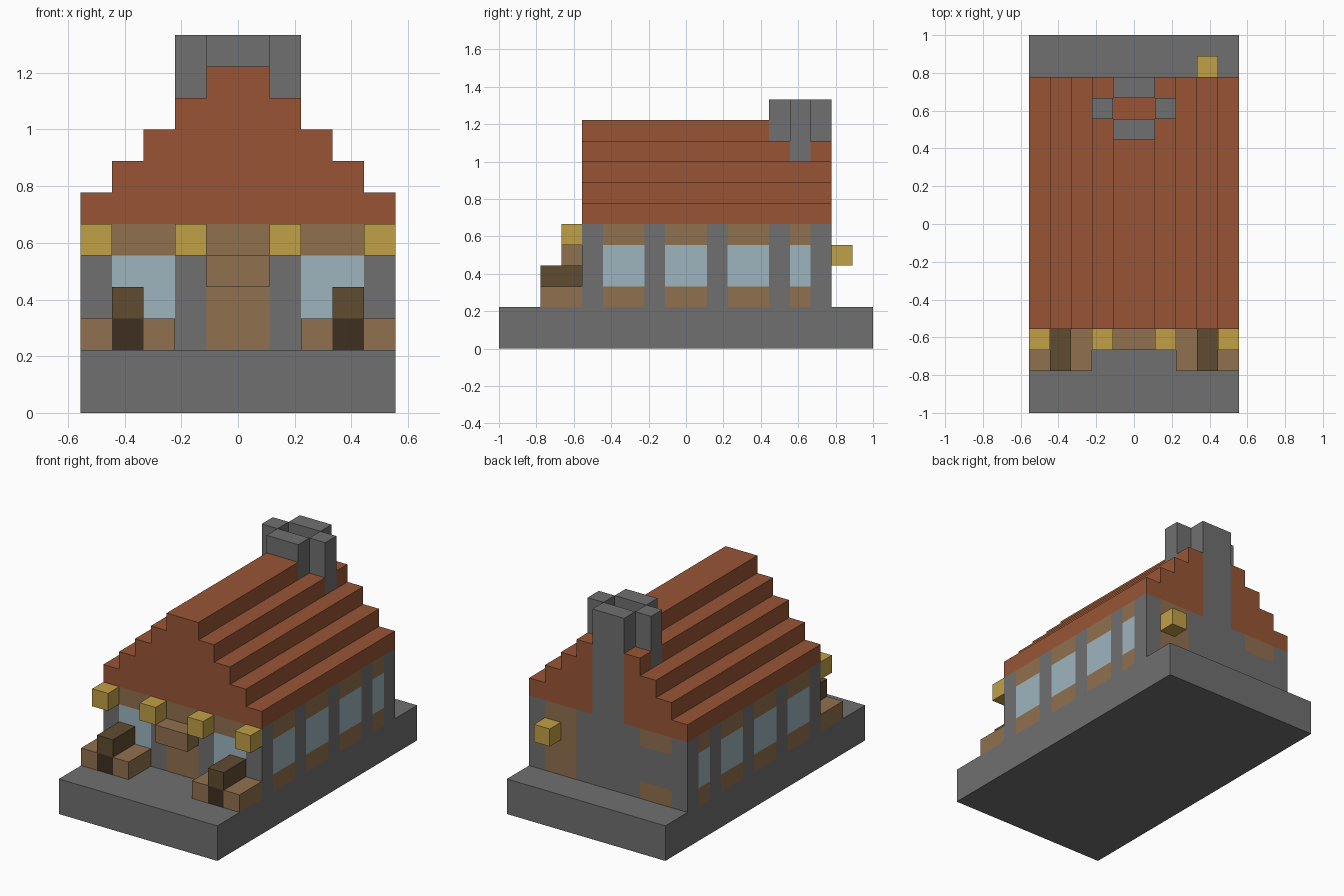
import bpy, bmesh

U = 1 / 9  # size of one building block

old = bpy.data.objects.get("Cube")
if old:
    bpy.data.objects.remove(old, do_unlink=True)


def material(name, rgb):
    """Flat colour from 0-255 sRGB values."""
    def lin(c):
        c /= 255
        return c / 12.92 if c <= 0.04045 else ((c + 0.055) / 1.055) ** 2.4
    col = tuple(lin(c) for c in rgb) + (1,)
    m = bpy.data.materials.new(name)
    m.use_nodes = True
    m.diffuse_color = col
    m.node_tree.nodes["Principled BSDF"].inputs["Base Color"].default_value = col
    return m


STONE = material("stone grey", (112, 112, 112))
ROOF = material("roof red", (152, 85, 53))
WOOD = material("wood brown", (144, 112, 78))
DARK = material("dark bark", (96, 76, 48))
DEEP = material("deep brown", (62, 47, 33))
GLASS = material("window blue", (157, 181, 190))
LAMP = material("lamp gold", (193, 160, 70))


def blocks(name, mat, boxes, mirror=False):
    """One object from boxes (x0, x1, y0, y1, z0, z1) in block units."""
    bm = bmesh.new()
    if mirror:
        boxes = boxes + [(-b[1], -b[0]) + tuple(b[2:]) for b in boxes]
    for x0, x1, y0, y1, z0, z1 in boxes:
        verts = bmesh.ops.create_cube(bm, size=1)["verts"]
        for v in verts:
            v.co.x = U * (x1 if v.co.x > 0 else x0)
            v.co.y = U * (y1 if v.co.y > 0 else y0)
            v.co.z = U * (z1 if v.co.z > 0 else z0)
    me = bpy.data.meshes.new(name)
    bm.to_mesh(me)
    bm.free()
    me.materials.append(mat)
    ob = bpy.data.objects.new(name, me)
    bpy.context.scene.collection.objects.link(ob)
    return ob


# Foundation
blocks("foundation", STONE, [(-5, 5, -9, 9, 0, 2)])

# Side walls: pillars with sill, glass and lintel in each bay
blocks("side_pillars", STONE, [(4, 5, y, y + 1, 2, 6) for y in (-5, -2, 1, 4, 6)], True)
bays = [(-4, -2), (-1, 1), (2, 4), (5, 6)]
for part, mat, z0, z1 in (("sills", WOOD, 2, 3), ("windows", GLASS, 3, 5), ("lintels", WOOD, 5, 6)):
    blocks("side_" + part, mat, [(4, 5, a, b, z0, z1) for a, b in bays], True)
    blocks("front_" + part, mat, [(2, 4, -5, -4, z0, z1)], True)

# Front wall: inner pillars, door and canopy
blocks("front_pillars", STONE, [(1, 2, -5, -4, 2, 6)], True)
blocks("front_door", WOOD, [(-1, 1, -5, -4, 2, 6)])
blocks("door_canopy", WOOD, [(-1, 1, -6, -5, 4, 5)])

# Back wall with door and timber panels
blocks("back_wall", STONE, [(-2, 2, 6, 7, 2, 6), (-4, -2, 6, 7, 3, 5)])
blocks("back_panels", WOOD, [(-4, -2, 6, 7, 2, 3), (-4, -2, 6, 7, 5, 6)])
blocks("back_door", WOOD, [(2, 4, 6, 7, 2, 6)])

# Stepped roof, leaving room for the chimney at the back
for step in range(4):
    w, z = 5 - step, 6 + step
    end = 5 if w == 2 else 6
    blocks(f"roof_step_{step + 1}", ROOF, [(-w, w, -5, end, z, z + 1)])
    blocks(f"roof_gable_{step + 1}", ROOF, [(1, w, 6, 7, z, z + 1)], True)
blocks("roof_ridge", ROOF, [(-1, 1, -5, 4, 10, 11)])
blocks("chimney_core", ROOF, [(-1, 1, 5, 6, 9, 11)])

# Chimney ring
blocks("chimney_back", STONE, [(-1, 1, 6, 7, 6, 12)])
blocks("chimney_front", STONE, [(-1, 1, 4, 5, 10, 12)])
blocks("chimney_sides", STONE, [(1, 2, 5, 6, 9, 12)], True)

# Planters and lamps
blocks("planter_boxes", WOOD, [(2, 3, -7, -5, 2, 3), (4, 5, -7, -5, 2, 3)], True)
blocks("planter_centers", DEEP, [(3, 4, -7, -5, 2, 3)], True)
blocks("planter_logs", DARK, [(3, 4, -7, -5, 3, 4)], True)
blocks("front_lamps", LAMP, [(1, 2, -6, -5, 5, 6), (4, 5, -6, -5, 5, 6)], True)
blocks("back_lamp", LAMP, [(3, 4, 7, 8, 4, 5)])
